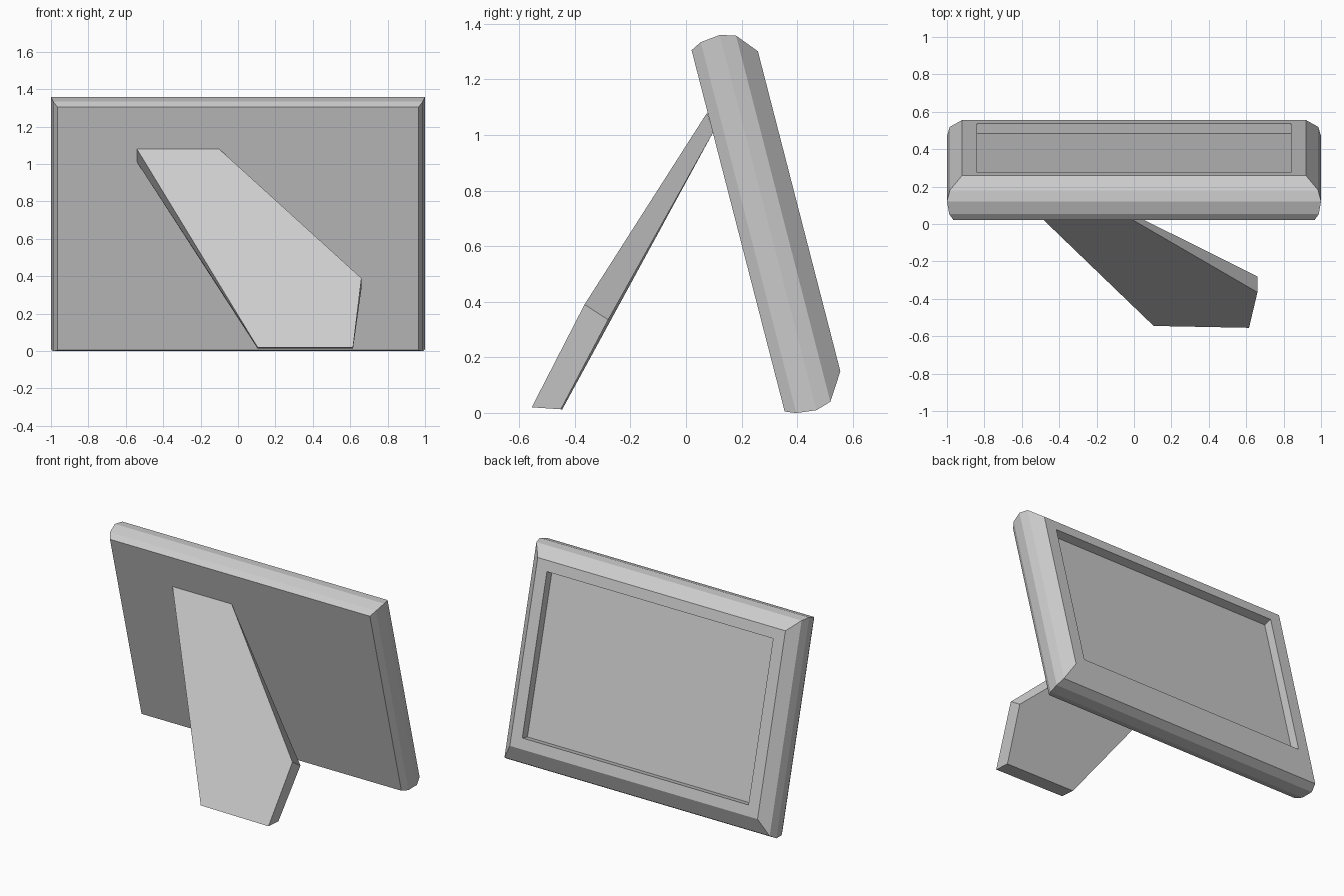
import bpy

if "Cube" in bpy.data.objects:
    bpy.data.objects.remove(bpy.data.objects["Cube"])


def make_object(name, verts, faces):
    mesh = bpy.data.meshes.new(name)
    mesh.from_pydata(verts, [], faces)
    obj = bpy.data.objects.new(name, mesh)
    bpy.context.collection.objects.link(obj)
    return obj


def loft(name, rings):
    """Join equal-sized rings with quads and cap both ends."""
    k = len(rings[0])
    verts = [v for ring in rings for v in ring]
    faces = [tuple(range(k))[::-1], tuple(range(len(verts) - k, len(verts)))]
    for r in range(len(rings) - 1):
        a, b = r * k, (r + 1) * k
        faces += [(a + i, a + (i + 1) % k, b + (i + 1) % k, b + i) for i in range(k)]
    return make_object(name, verts, faces)


def rect(half_x, low, high, y):
    return [(half_x, y, low), (-half_x, y, low), (-half_x, y, high), (half_x, y, high)]


# Frame: rounded border lofted from the back to the display side, then into the recess
# each section: half width, bottom, top, depth
sections = [
    (0.965, 0.0, 1.342, 0.0),
    (0.988, -0.016, 1.362, 0.039),
    (1.0, -0.024, 1.370, 0.112),
    (0.985, -0.007, 1.353, 0.168),
    (0.92, 0.09, 1.279, 0.23),
    (0.84, 0.16, 1.21, 0.23),
    (0.84, 0.16, 1.21, 0.173),
]
frame = loft("picture_frame", [rect(*s) for s in sections])
frame.location = (0, 0.355, 0.005)
frame.rotation_euler.x = 0.2522  # lean back

# Easel leg: slanted five-sided plate leaning on the back of the frame
outer = [(-0.54, 0.076, 1.08), (0.105, -0.545, 0.02), (0.615, -0.555, 0.02),
         (0.66, -0.365, 0.39), (-0.10, 0.076, 1.08)]
inner = [(-0.54, 0.098, 1.01), (0.105, -0.445, 0.013), (0.615, -0.45, 0.013),
         (0.66, -0.28, 0.335), (-0.10, 0.098, 1.01)]
leg = loft("easel_leg", [inner, outer])

# Consistent outward normals
import bmesh
for obj in (frame, leg):
    bm = bmesh.new()
    bm.from_mesh(obj.data)
    bmesh.ops.recalc_face_normals(bm, faces=bm.faces)
    bm.to_mesh(obj.data)
    bm.free()
